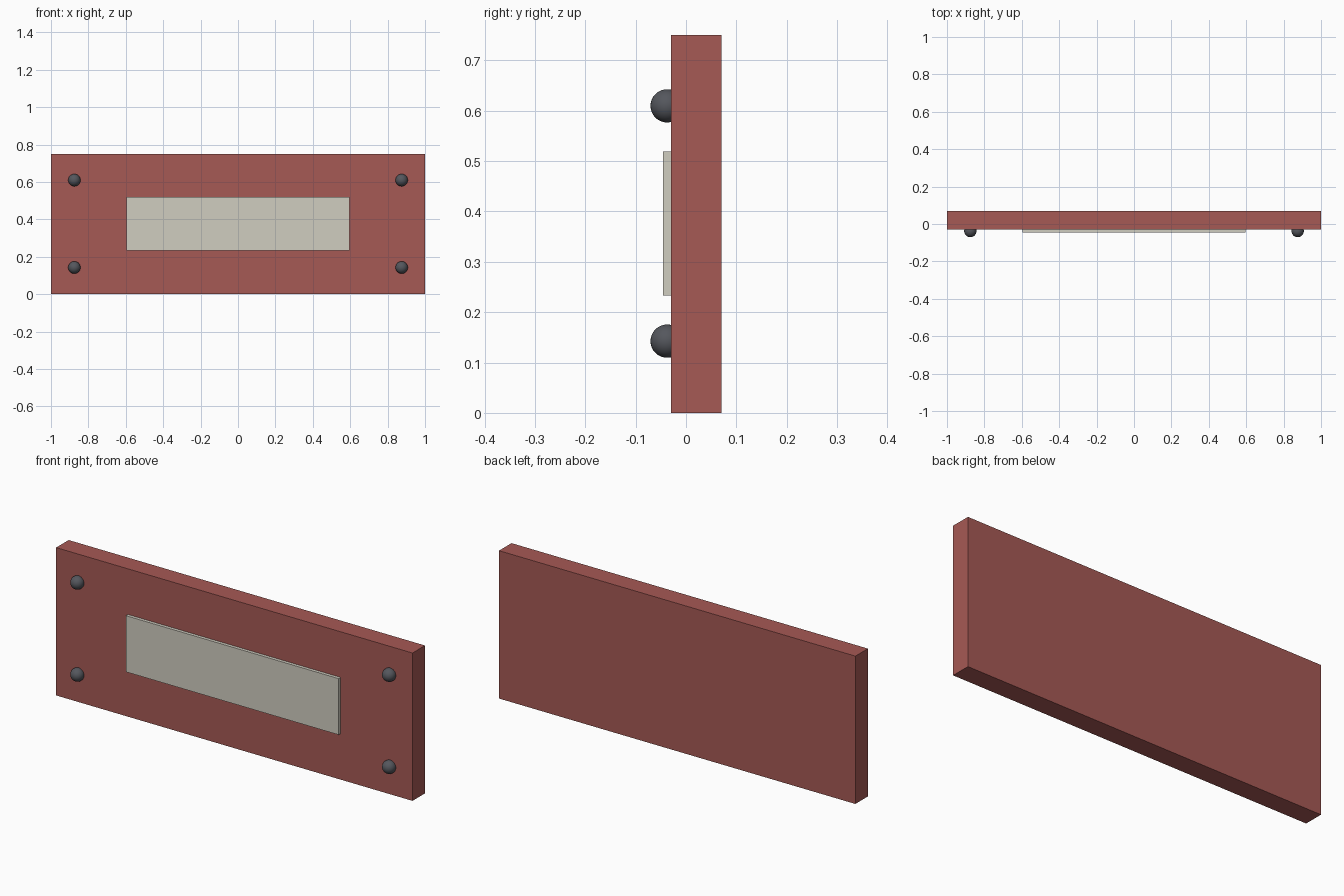
import bpy

if "Cube" in bpy.data.objects:
    bpy.data.objects.remove(bpy.data.objects["Cube"])


def material(name, rgb):
    m = bpy.data.materials.new(name)
    m.diffuse_color = (*rgb, 1)
    m.use_nodes = True
    m.node_tree.nodes["Principled BSDF"].inputs["Base Color"].default_value = m.diffuse_color
    return m


def box(name, lo, hi, mat):
    centre = [(a + b) / 2 for a, b in zip(lo, hi)]
    bpy.ops.mesh.primitive_cube_add(size=1, location=centre)
    o = bpy.context.object
    o.name = name
    o.scale = [b - a for a, b in zip(lo, hi)]
    bpy.ops.object.transform_apply(location=False, rotation=False, scale=True)
    o.data.materials.append(mat)
    return o


red = material("red_paint", (0.38, 0.10, 0.09))
cream = material("cream_plate", (0.63, 0.61, 0.53))
iron = material("dark_metal", (0.09, 0.095, 0.11))

# Backing board and raised name plate
box("sign_board", (-1, -0.0295, 0), (1, 0.0705, 0.75), red)
box("name_plate", (-0.597, -0.0457, 0.2335), (0.597, -0.02, 0.5185), cream)

# Round-headed bolts in the four corners
for sx in (-1, 1):
    for sz in (-1, 1):
        bpy.ops.mesh.primitive_uv_sphere_add(
            segments=32, ring_count=16, radius=0.033,
            location=(sx * 0.875, -0.0375, 0.376 + sz * 0.2335))
        bolt = bpy.context.object
        bolt.name = f"bolt_{'left' if sx < 0 else 'right'}_{'lower' if sz < 0 else 'upper'}"
        bolt.data.materials.append(iron)
        bpy.ops.object.shade_smooth()
